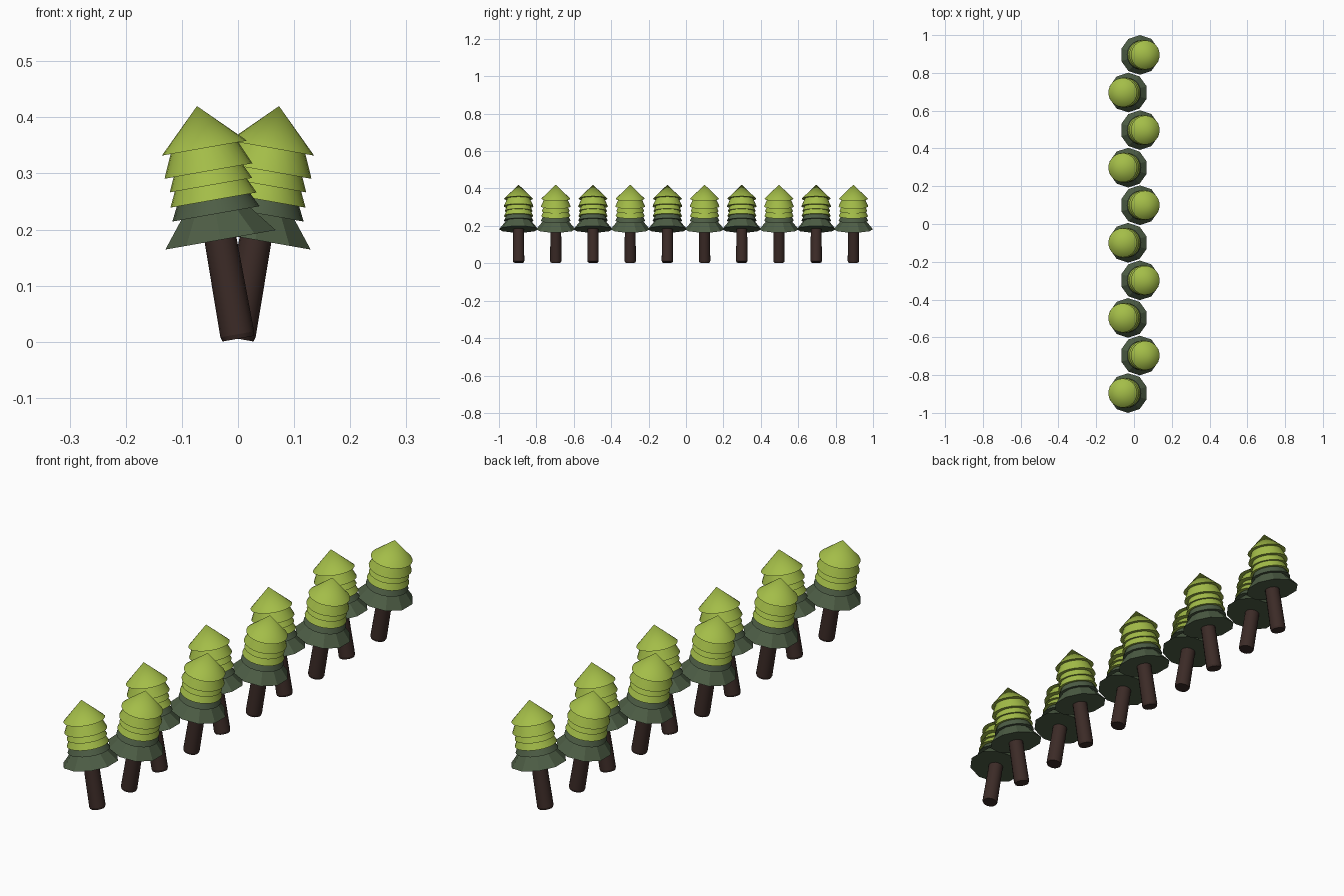
import bpy, bmesh, math
from mathutils import Matrix

if "Cube" in bpy.data.objects:
    bpy.data.objects.remove(bpy.data.objects["Cube"])


def material(name, rgb):
    m = bpy.data.materials.new(name)
    m.diffuse_color = (*rgb, 1)
    m.use_nodes = True
    m.node_tree.nodes["Principled BSDF"].inputs["Base Color"].default_value = m.diffuse_color
    return m


BARK = material("dark bark", (0.045, 0.024, 0.020))
DARK = material("dark green", (0.075, 0.110, 0.060))
LIME = material("lime green", (0.37, 0.51, 0.065))


def frustum(name, z0, r0, z1, r1, sides, mat, place, smooth):
    """Closed cone section along the tree axis, with one vertex on the y axis."""
    bm = bmesh.new()
    bmesh.ops.create_cone(bm, cap_ends=True, segments=sides, radius1=r0, radius2=r1, depth=z1 - z0,
                          matrix=Matrix.Translation((0, 0, (z0 + z1) / 2)))
    mesh = bpy.data.meshes.new(name)
    bm.to_mesh(mesh)
    bm.free()
    mesh.materials.append(mat)
    ob = bpy.data.objects.new(name, mesh)
    bpy.context.collection.objects.link(ob)
    ob.matrix_world = place
    if smooth:
        bpy.ops.object.select_all(action='DESELECT')
        ob.select_set(True)
        bpy.context.view_layer.objects.active = ob
        bpy.ops.object.shade_smooth_by_angle(angle=math.radians(35))


# name, bottom height, bottom radius, top height, top radius, sides, material, smooth
PARTS = [
    ("trunk_foot", 0.0, 0.028, 0.008, 0.0305, 16, BARK, True),
    ("trunk", 0.008, 0.0305, 0.20, 0.0285, 16, BARK, True),
    ("skirt", 0.179, 0.105, 0.226, 0.066, 10, DARK, False),
    ("lower_tier", 0.226, 0.079, 0.256, 0.064, 20, DARK, True),
    ("tier_1", 0.251, 0.078, 0.283, 0.063, 24, LIME, True),
    ("tier_2", 0.278, 0.0745, 0.308, 0.061, 24, LIME, True),
    ("tier_3", 0.3035, 0.0795, 0.350, 0.059, 24, LIME, True),
    ("tree_top", 0.345, 0.077, 0.421, 0.0, 24, LIME, True),
]

# row of ten trees leaning alternately left and right
for i in range(10):
    lean = math.radians(10 if i % 2 else -10)
    place = (Matrix.Translation((0, -0.895 + i * 1.79 / 9, 0.0055))
             @ Matrix.Rotation(lean, 4, 'Y'))
    for name, z0, r0, z1, r1, sides, mat, smooth in PARTS:
        frustum(f"{name}_{i + 1}", z0, r0, z1, r1, sides, mat, place, smooth)
